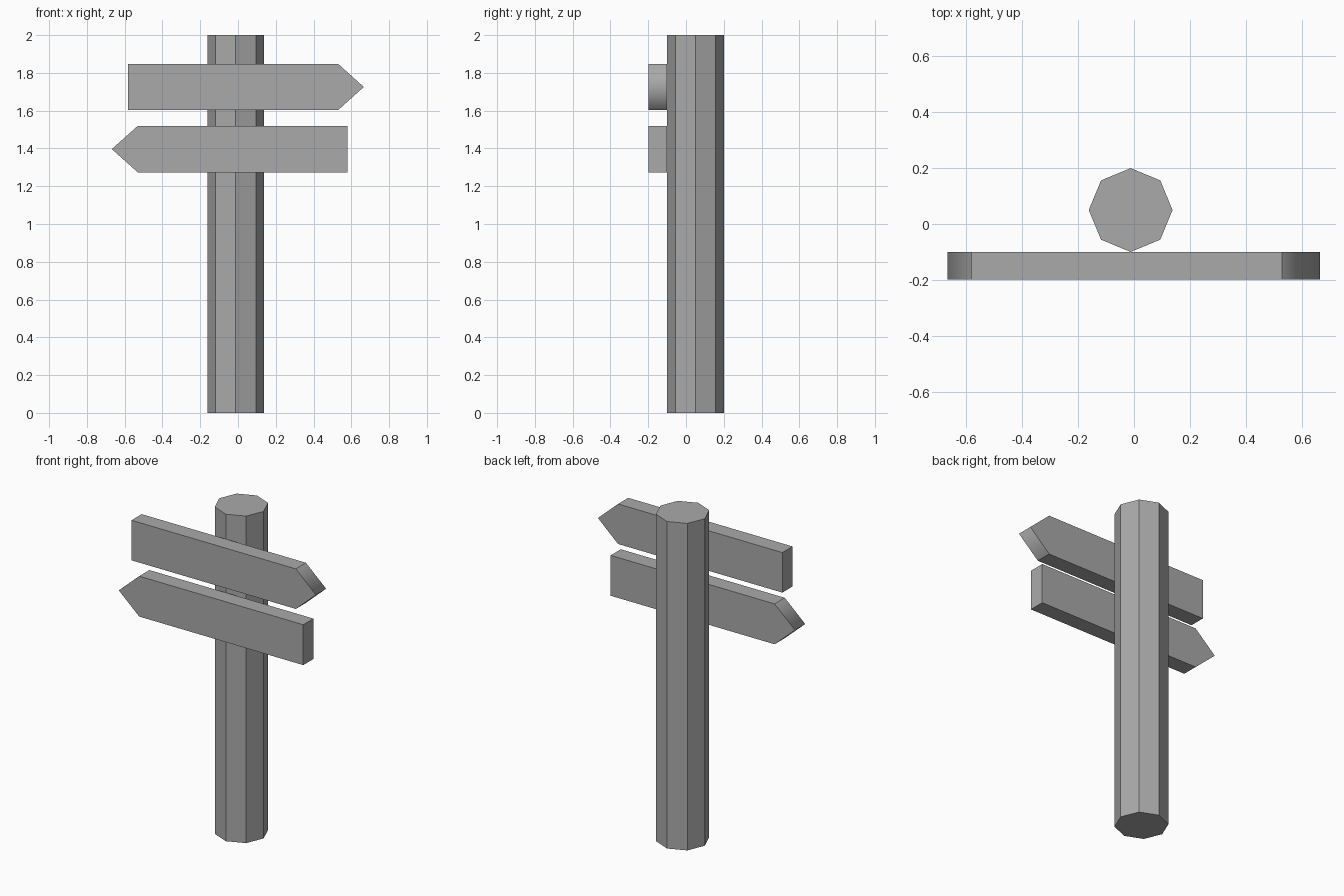
import bpy
import bmesh
import math

cube = bpy.data.objects.get("Cube")
if cube:
    bpy.data.objects.remove(cube, do_unlink=True)

# Single neutral grey
grey = bpy.data.materials.new("neutral grey")
grey.use_nodes = True
colour = (0.4, 0.4, 0.4, 1)
grey.diffuse_color = colour
grey.node_tree.nodes["Principled BSDF"].inputs["Base Color"].default_value = colour


def arrow_board(name, flat_x, shoulder_x, tip_x, bottom, top):
    """Pointed board: profile in the XZ plane, extruded backwards."""
    front, back = -0.198, -0.1
    middle = (bottom + top) / 2
    profile = [(flat_x, bottom), (shoulder_x, bottom), (tip_x, middle),
               (shoulder_x, top), (flat_x, top)]
    bm = bmesh.new()
    face = bm.faces.new([bm.verts.new((x, front, z)) for x, z in profile])
    extruded = bmesh.ops.extrude_face_region(bm, geom=[face])["geom"]
    moved = [v for v in extruded if isinstance(v, bmesh.types.BMVert)]
    bmesh.ops.translate(bm, verts=moved, vec=(0, back - front, 0))
    bmesh.ops.recalc_face_normals(bm, faces=bm.faces)
    # Shading flows around the point; every other edge stays crisp
    for f in bm.faces:
        f.smooth = True
    for e in bm.edges:
        e.smooth = all(abs(v.co.x - tip_x) < 0.001 for v in e.verts)
    mesh = bpy.data.meshes.new(name)
    bm.to_mesh(mesh)
    bm.free()
    mesh.materials.append(grey)
    obj = bpy.data.objects.new(name, mesh)
    bpy.context.collection.objects.link(obj)
    return obj


# Octagonal post, with a corner facing front
bpy.ops.mesh.primitive_cylinder_add(vertices=8, radius=0.15, depth=2,
                                    location=(-0.012, 0.05, 1))
post = bpy.context.object
post.name = "post"
post.data.materials.append(grey)

# Two boards pointing opposite ways
arrow_board("upper_sign", -0.582, 0.53, 0.666, 1.603, 1.848)
arrow_board("lower_sign", 0.58, -0.53, -0.668, 1.273, 1.52)
